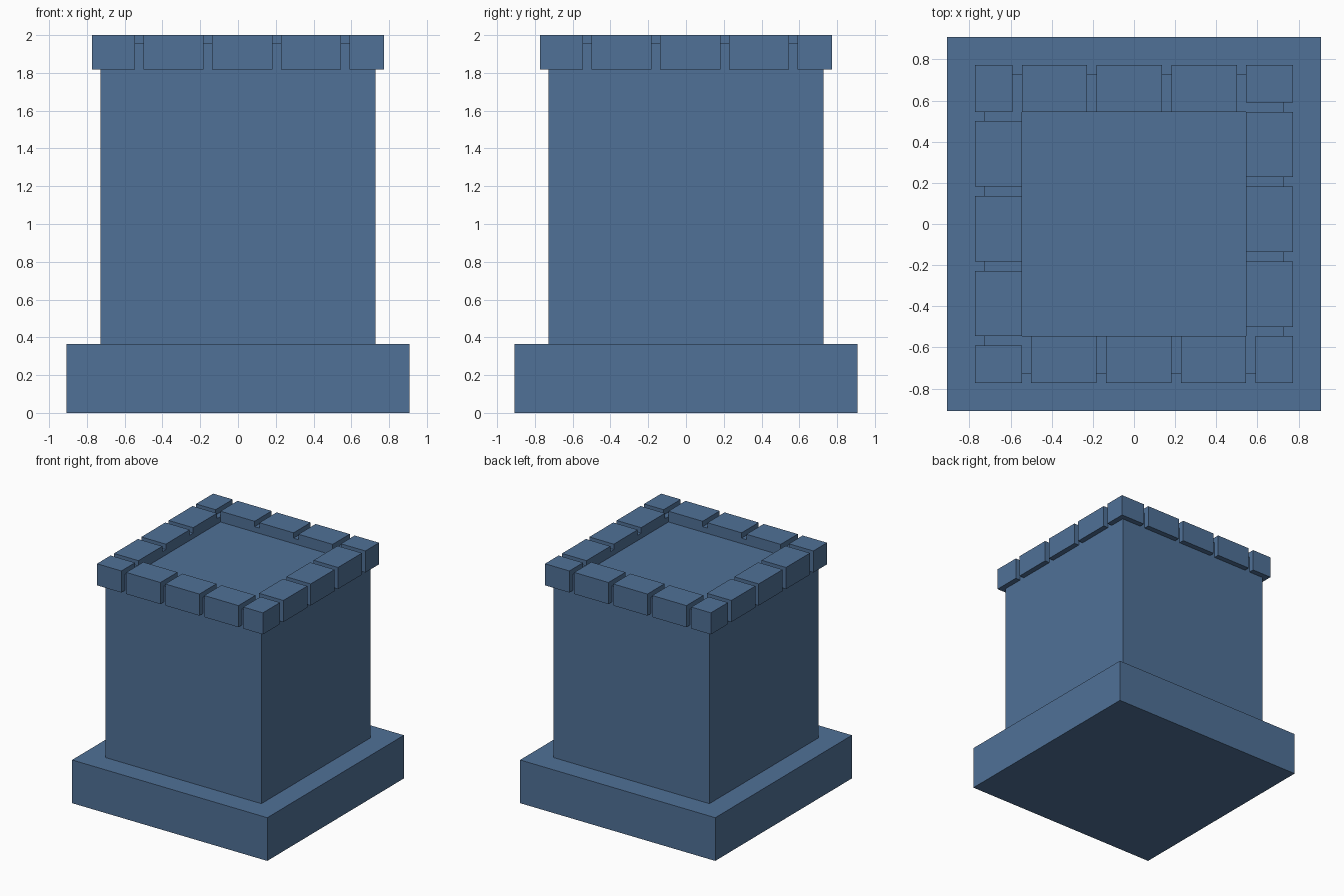
import bpy, bmesh, math
from mathutils import Matrix, Vector

cube = bpy.data.objects.get("Cube")
if cube:
    bpy.data.objects.remove(cube, do_unlink=True)

U = 1 / 22  # modelling grid step

# Single flat colour
blue = bpy.data.materials.new("slate_blue")
blue.use_nodes = True
colour = (0.08, 0.165, 0.31, 1)
blue.diffuse_color = colour
bsdf = next(n for n in blue.node_tree.nodes if n.type == 'BSDF_PRINCIPLED')
bsdf.inputs["Base Color"].default_value = colour
bsdf.inputs["Roughness"].default_value = 0.8


def add_box(bm, lo, hi):
    """Add a box between two corners given in grid steps."""
    lo, hi = Vector(lo) * U, Vector(hi) * U
    matrix = Matrix.Translation((lo + hi) / 2) @ Matrix.Diagonal((*(hi - lo), 1))
    return bmesh.ops.create_cube(bm, size=1, matrix=matrix)["verts"]


def finish(bm, name):
    mesh = bpy.data.meshes.new(name)
    bm.to_mesh(mesh)
    bm.free()
    mesh.materials.append(blue)
    obj = bpy.data.objects.new(name, mesh)
    bpy.context.collection.objects.link(obj)
    return obj


# Wide square plinth
bm = bmesh.new()
add_box(bm, (-20, -20, 0), (20, 20, 8))
finish(bm, "plinth")

# Tower shaft with a shallow sunken roof inside its rim
bm = bmesh.new()
add_box(bm, (-16, -16, 8), (16, 16, 43))
top = max(bm.faces, key=lambda f: f.calc_center_median().z)
bmesh.ops.inset_region(bm, faces=[top], thickness=4 * U, use_even_offset=True)
floor = bmesh.ops.extrude_discrete_faces(bm, faces=[top])["faces"][0]
bmesh.ops.translate(bm, verts=floor.verts, vec=(0, 0, -U))
finish(bm, "tower_shaft")

# Parapet: one corner stone and three long stones, turned around all four sides
for i, side in enumerate(("front", "left", "back", "right")):
    turn = Matrix.Rotation(i * math.pi / 2, 3, 'Z')
    stones = [("corner_stone", -17, -12, -13)]
    stones += [(f"stone_{n + 1}", x, x + 7, -12) for n, x in enumerate((-11, -3, 5))]
    for name, x0, x1, y1 in stones:
        bm = bmesh.new()
        verts = add_box(bm, (x0, -17, 40), (x1, y1, 44))
        bmesh.ops.rotate(bm, verts=verts, cent=(0, 0, 0), matrix=turn)
        finish(bm, f"{side}_parapet_{name}")
